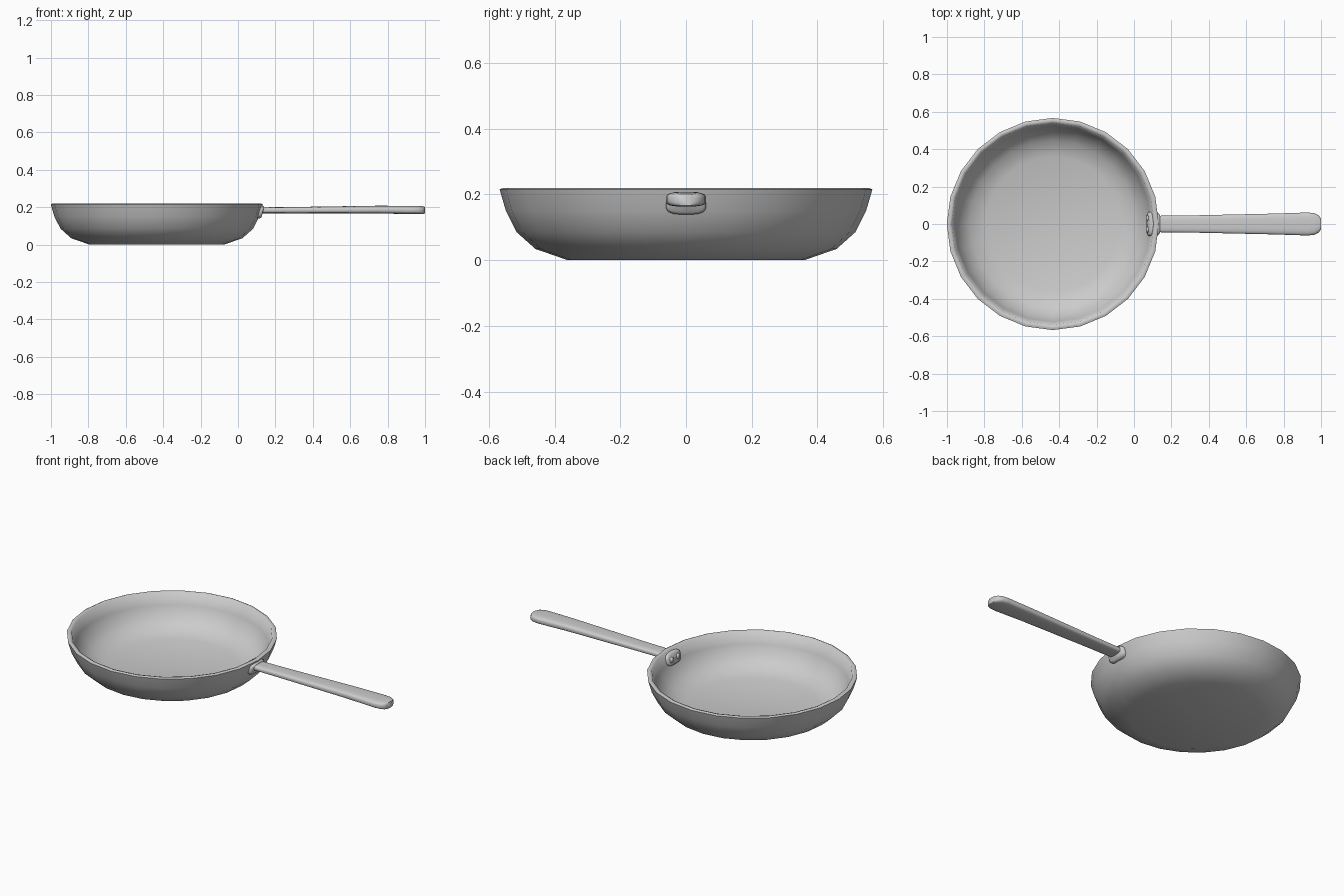
import bpy, bmesh, math
from mathutils import Vector

if "Cube" in bpy.data.objects:
    bpy.data.objects.remove(bpy.data.objects["Cube"])

PAN_X = -0.434


def finish(name, bm, angle=40):
    bmesh.ops.recalc_face_normals(bm, faces=bm.faces[:])
    me = bpy.data.meshes.new(name)
    bm.to_mesh(me)
    bm.free()
    ob = bpy.data.objects.new(name, me)
    bpy.context.collection.objects.link(ob)
    bpy.ops.object.select_all(action='DESELECT')
    ob.select_set(True)
    bpy.context.view_layer.objects.active = ob
    bpy.ops.object.shade_smooth_by_angle(angle=math.radians(angle))
    return ob


def bridge(bm, rings):
    for a, b in zip(rings, rings[1:]):
        n = len(a)
        for i in range(n):
            j = (i + 1) % n
            bm.faces.new((a[i], a[j], b[j], b[i]))
    bm.faces.new(rings[0][::-1])
    bm.faces.new(rings[-1])


def lathe(name, profile, sides):
    bm = bmesh.new()
    bridge(bm, [[bm.verts.new((PAN_X + r * math.cos(t), r * math.sin(t), z))
                 for t in (math.tau * i / sides for i in range(sides))]
                for r, z in profile])
    return finish(name, bm, 60)


def loft(name, sections, y=0, power=0.6, lean=0, sides=20):
    # rounded-rectangle sections along x: (x, centre z, half width, half height)
    bm = bmesh.new()
    rings = []
    for x, zc, w, h in sections:
        ring = []
        for i in range(sides):
            t = math.tau * (i + 0.5) / sides
            c, s = math.cos(t), math.sin(t)
            dz = h * math.copysign(abs(s) ** power, s)
            ring.append(bm.verts.new((x + lean * dz,
                                      y + w * math.copysign(abs(c) ** power, c),
                                      zc + dz)))
        rings.append(ring)
    bridge(bm, rings)
    return finish(name, bm, 50)


# Pan bowl: outer wall, rolled rim, inner wall, floor
lathe("pan_bowl", [(0.36, 0.0), (0.458, 0.034), (0.515, 0.085), (0.548, 0.15),
                   (0.567, 0.215), (0.556, 0.22), (0.541, 0.216),
                   (0.523, 0.15), (0.492, 0.095), (0.445, 0.052), (0.36, 0.024)], 24)

# Handle with slight flare and rounded tip
loft("handle", [(0.10, 0.183, 0.044, 0.016), (0.30, 0.184, 0.046, 0.017),
                (0.75, 0.187, 0.056, 0.021), (0.93, 0.185, 0.062, 0.022),
                (0.965, 0.185, 0.058, 0.022), (0.987, 0.184, 0.047, 0.021),
                (1.0, 0.184, 0.028, 0.018)])

# Mounting plates outside and inside the wall
loft("outer_bracket", [(0.105, 0.173, 0.062, 0.034), (0.125, 0.173, 0.062, 0.034),
                       (0.133, 0.173, 0.054, 0.028)], lean=0.25)
loft("inner_plate", [(0.10, 0.173, 0.064, 0.034), (0.08, 0.173, 0.064, 0.034),
                     (0.073, 0.173, 0.056, 0.027)], lean=0.25)

# Rivets on the inner plate
for side, y in (("left", -0.03), ("right", 0.03)):
    loft("rivet_" + side, [(0.08, 0.173, 0.017, 0.017), (0.069, 0.173, 0.015, 0.015),
                           (0.065, 0.173, 0.008, 0.008)], y=y, power=1, sides=12)
